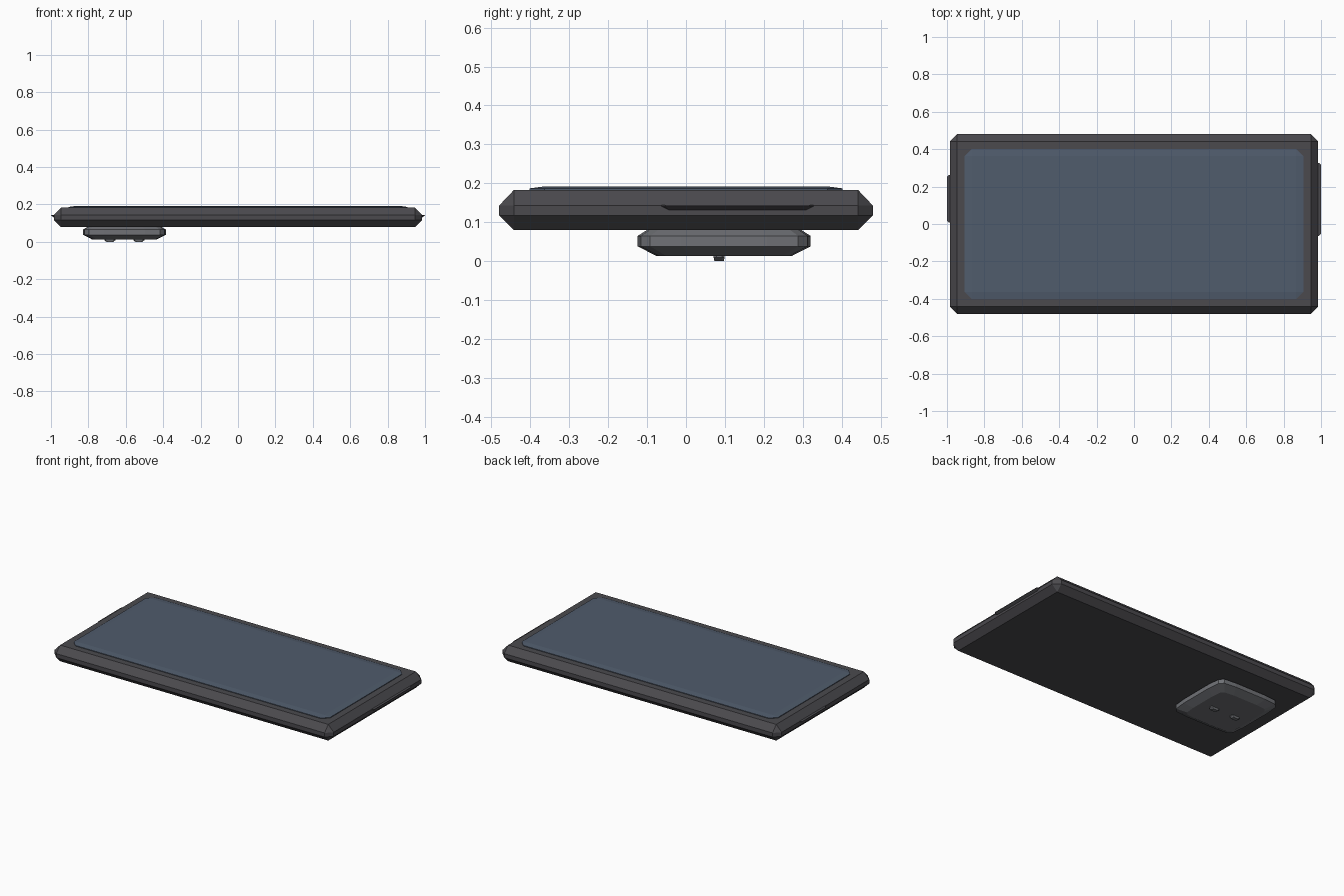
import bpy, bmesh

cube = bpy.data.objects.get("Cube")
if cube:
    bpy.data.objects.remove(cube, do_unlink=True)


def material(name, color):
    mat = bpy.data.materials.new(name)
    mat.use_nodes = True
    mat.diffuse_color = (*color, 1)
    mat.node_tree.nodes["Principled BSDF"].inputs["Base Color"].default_value = (*color, 1)
    return mat


charcoal = material("charcoal", (0.07, 0.068, 0.076))
slate_blue = material("slate blue", (0.08, 0.106, 0.15))
grey = material("grey", (0.16, 0.165, 0.18))


def finish(name, bm, mat):
    bmesh.ops.recalc_face_normals(bm, faces=bm.faces)
    mesh = bpy.data.meshes.new(name)
    bm.to_mesh(mesh)
    bm.free()
    mesh.materials.append(mat)
    obj = bpy.data.objects.new(name, mesh)
    bpy.context.collection.objects.link(obj)
    return obj


def chamfer_ring(half_x, half_y, cut):
    """Rectangle outline with cut corners, counter-clockwise."""
    a, b = half_x - cut, half_y - cut
    return [(half_x, -b), (half_x, b), (a, half_y), (-a, half_y),
            (-half_x, b), (-half_x, -b), (-a, -half_y), (a, -half_y)]


def loft(name, rings, mat, center=(0, 0)):
    """Skin a stack of (outline, z) rings and cap both ends."""
    bm = bmesh.new()
    loops = [[bm.verts.new((x + center[0], y + center[1], z)) for x, y in outline]
             for outline, z in rings]
    for low, high in zip(loops, loops[1:]):
        n = len(low)
        for i in range(n):
            j = (i + 1) % n
            bm.faces.new((low[i], low[j], high[j], high[i]))
    bm.faces.new(loops[0][::-1])
    bm.faces.new(loops[-1])
    bmesh.ops.remove_doubles(bm, verts=bm.verts, dist=0.0001)
    return finish(name, bm, mat)


# Body: chamfered slab
middle = chamfer_ring(0.985, 0.48, 0.038)
cap = chamfer_ring(0.947, 0.442, 0)
loft("body", [(cap, 0.08), (middle, 0.117), (middle, 0.143), (cap, 0.183)], charcoal)

# Screen: thin raised plate with a shallow chamfer
loft("screen", [(chamfer_ring(0.905, 0.402, 0.038), 0.18),
                (chamfer_ring(0.905, 0.402, 0.038), 0.187),
                (chamfer_ring(0.867, 0.364, 0), 0.192)], slate_blue)


# Side buttons: thin wedges on both short ends
def button(name, side, y, half):
    root = chamfer_ring(0.02, half - 0.02, 0)
    lip = chamfer_ring(0.035, half, 0.01)
    loft(name, [(root, 0.131), (lip, 0.141), (lip, 0.144)], charcoal, (side * 0.965, y))


button("left_button", 1, 0.132, 0.195)
button("right_button", -1, 0.135, 0.128)

# Camera housing: bowed square with soft corners
quarter = [(0.222, 0.11), (0.214, 0.19), (0.19, 0.214), (0.11, 0.222)]
outline = []
for _ in range(4):
    outline += quarter
    quarter = [(-y, x) for x, y in quarter]


def scaled(factor):
    return [(x * factor, y * factor) for x, y in outline]


loft("camera_housing", [(scaled(0.78), 0.013), (outline, 0.038),
                        (outline, 0.065), (scaled(0.88), 0.082)], grey, (-0.607, 0.098))

# Lenses: two small studs under the housing
for name, x in (("outer_lens", -0.685), ("inner_lens", -0.53)):
    loft(name, [(chamfer_ring(0.018, 0.012, 0.005), 0),
                (chamfer_ring(0.03, 0.014, 0.007), 0.009),
                (chamfer_ring(0.03, 0.014, 0.007), 0.015)], grey, (x, 0.085))
